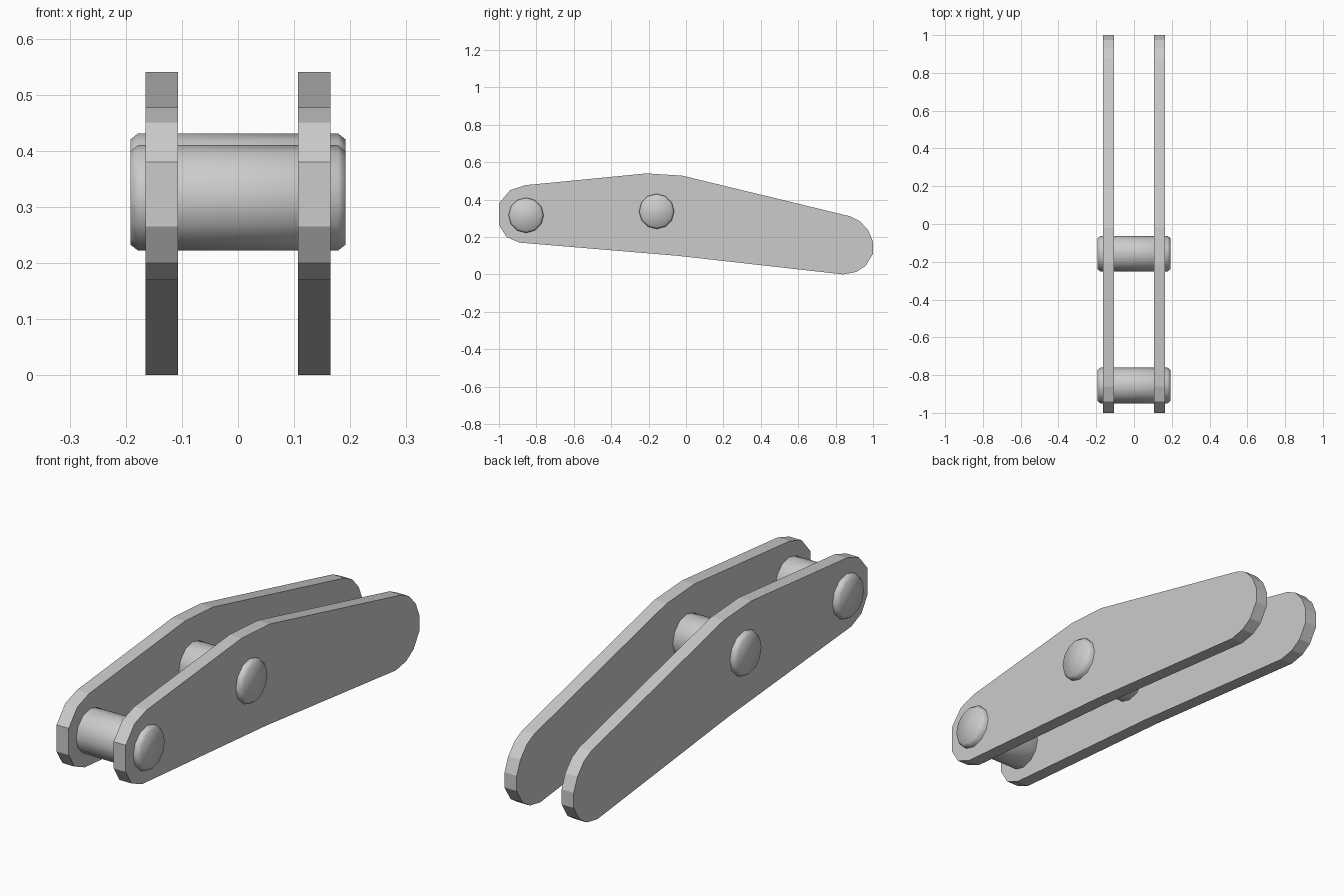
import bpy, bmesh
from math import cos, sin, tau

if "Cube" in bpy.data.objects:
    bpy.data.objects.remove(bpy.data.objects["Cube"])

# Link plate outline in the YZ plane
OUTLINE = [(-1, .38), (-.94, .45), (-.86, .477), (-.21, .54), (-.02, .528),
           (.88, .31), (.93, .285), (.975, .235), (1, .175), (1, .11),
           (.96, .045), (.91, .013), (.84, 0), (-.05, .1), (-.89, .17),
           (-.96, .2), (-1, .265)]


def loft(name, rings, smooth=False):
    """Skin a sequence of equal-length vertex rings and cap both ends."""
    bm = bmesh.new()
    loops = [[bm.verts.new(p) for p in ring] for ring in rings]
    n = len(loops[0])
    for a, b in zip(loops, loops[1:]):
        for i in range(n):
            j = (i + 1) % n
            bm.faces.new((a[i], a[j], b[j], b[i]))
    bm.faces.new(loops[0])
    bm.faces.new(loops[-1])
    bmesh.ops.recalc_face_normals(bm, faces=bm.faces)
    for f in bm.faces:
        f.smooth = smooth
    mesh = bpy.data.meshes.new(name)
    bm.to_mesh(mesh)
    bm.free()
    obj = bpy.data.objects.new(name, mesh)
    bpy.context.collection.objects.link(obj)
    return obj


def pin(name, y, z, r=.094, sides=12):
    # Twelve-sided pin with chamfered ends
    profile = [(-.192, r - .011), (-.178, r), (.178, r), (.192, r - .011)]
    loft(name, [[(x, y + rad * cos(tau * i / sides), z + rad * sin(tau * i / sides))
                 for i in range(sides)] for x, rad in profile], smooth=True)


# Two side plates
for name, s in (("left_plate", -1), ("right_plate", 1)):
    loft(name, [[(s * x, y, z) for y, z in OUTLINE] for x in (.107, .165)])

# Cross pins joining the plates
pin("end_pin", -.855, .316)
pin("middle_pin", -.157, .337)
